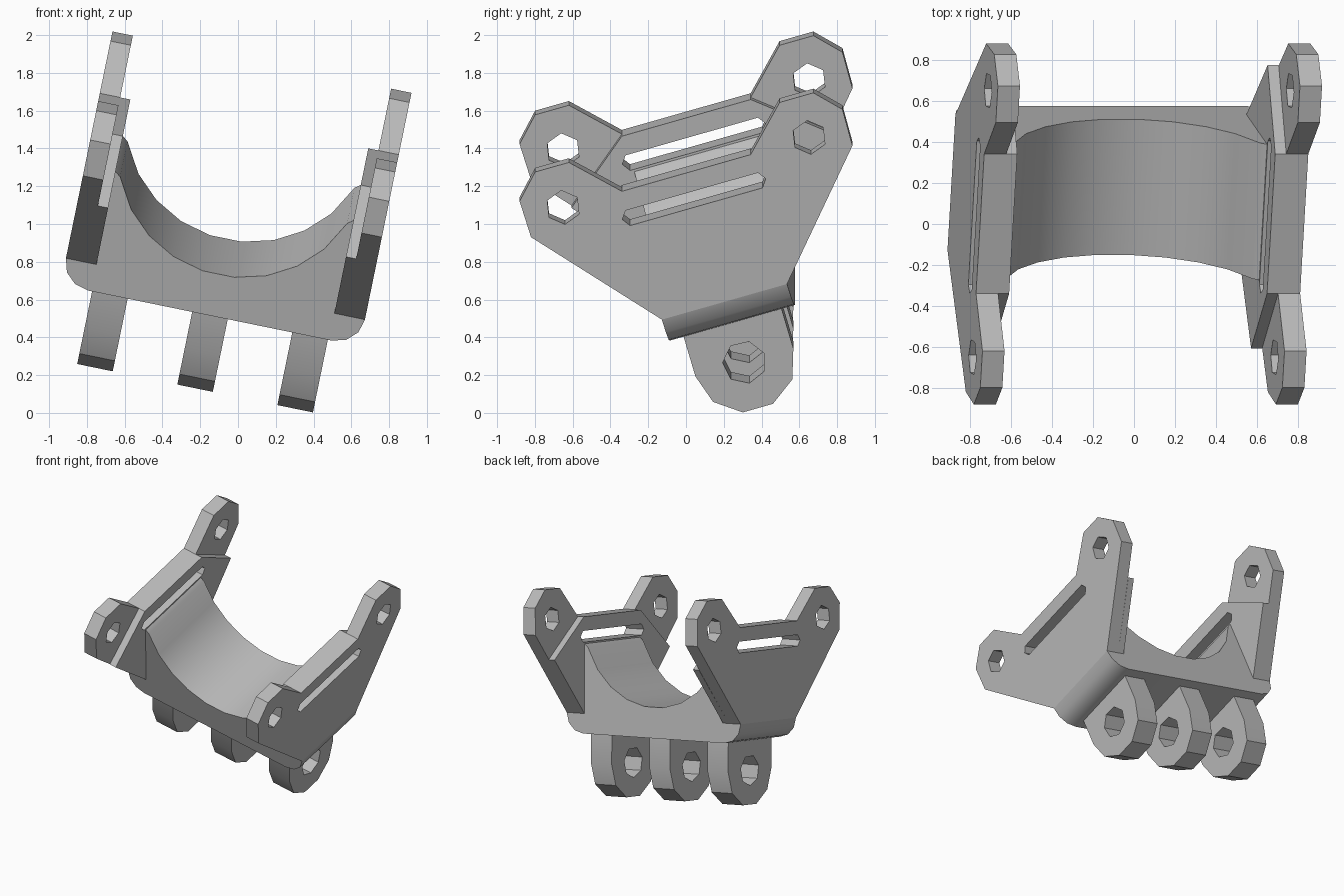
import bpy, bmesh
from math import sin, cos, radians
from mathutils import Matrix, Vector

cube = bpy.data.objects.get("Cube")
if cube:
    bpy.data.objects.remove(cube, do_unlink=True)

grey = bpy.data.materials.new("plain grey")
grey.use_nodes = True
grey.diffuse_color = (0.5, 0.5, 0.5, 1)
grey.node_tree.nodes["Principled BSDF"].inputs["Base Color"].default_value = (0.5, 0.5, 0.5, 1)

# The bracket is built upright, then tilted about x and y
TILT = Matrix.Rotation(radians(11.6), 3, 'Y') @ Matrix.Rotation(radians(16.2), 3, 'X')
CENTRE_U = -0.249
MID_V = 0.395
HALF_W = 0.808
RIB_IN = 0.643
PLATE_IN = 0.698


def prism(name, profile, lo, hi, axis="u"):
    """Extrude a profile: (v, w) along u, or (u, w) along v."""
    bm = bmesh.new()

    def place(p, d):
        u, v = (d, p[0]) if axis == "u" else (p[0], d)
        return bm.verts.new(TILT @ Vector((u + CENTRE_U, v, p[1])))

    a = [place(p, lo) for p in profile]
    b = [place(p, hi) for p in profile]
    bm.faces.new(a)
    bm.faces.new(b[::-1])
    n = len(a)
    for i in range(n):
        j = (i + 1) % n
        bm.faces.new((a[j], a[i], b[i], b[j]))
    bmesh.ops.recalc_face_normals(bm, faces=bm.faces)
    mesh = bpy.data.meshes.new(name)
    bm.to_mesh(mesh)
    bm.free()
    mesh.materials.append(grey)
    ob = bpy.data.objects.new(name, mesh)
    bpy.context.collection.objects.link(ob)
    return ob


def ring(cv, cw, r, n, start=0.0):
    step = 360 / n
    return [(cv + r * cos(radians(start + i * step)), cw + r * sin(radians(start + i * step)))
            for i in range(n)]


def cut(ob, profile, lo, hi):
    """Cut a profile through a part along u and drop the cutter."""
    cutter = prism("cutter", profile, lo, hi)
    cutter.hide_render = True
    mod = ob.modifiers.new("cut", 'BOOLEAN')
    mod.operation = 'DIFFERENCE'
    mod.solver = 'EXACT'
    mod.object = cutter
    bpy.context.view_layer.objects.active = ob
    bpy.ops.object.modifier_apply(modifier=mod.name)
    bpy.data.objects.remove(cutter, do_unlink=True)


def mirrored(half):
    """Complete a profile by mirroring it about the middle of the length."""
    return half + [(2 * MID_V - v, w) for v, w in reversed(half)]


parts = []

# Saddle base: rounded lower corners and a concave cradle
R, CRADLE_W = 0.657, 1.365
right = [(0.658 + 0.15 * sin(radians(a)), 0.63 - 0.15 * cos(radians(a))) for a in (0, 30, 60, 90)]
right += [(RIB_IN + 0.01, 0.636), (RIB_IN + 0.01, 1.16)]
arc = [(R * sin(radians(a)), CRADLE_W - R * cos(radians(a)))
       for a in (69, 52.5, 37.5, 22.5, 7.5)]
half = right + arc
outline = half + [(-u, w) for u, w in reversed(half)]
parts.append(prism("saddle_base", outline, 0.05, 0.74, "v"))

# Side plates with an ear at each end, and thicker inner ribs with a slot
EAR_V, EAR_W = -0.283, 1.358
plate_half = [(0.05, 0.63), (-0.491, 1.251), (-0.495, 1.454),
              (-0.372, 1.583), (-0.186, 1.583), (0.04, 1.355)]
rib_half = [(0.05, 0.63), (-0.325, 1.057), (0.04, 1.355)]
slot_half = [(0.03, 1.165), (0.0, 1.208), (0.03, 1.25)]
for side, s in (("left", 1), ("right", -1)):
    plate = prism(side + "_side_plate", mirrored(plate_half), s * PLATE_IN, s * HALF_W)
    rib = prism(side + "_inner_rib", mirrored(rib_half), s * RIB_IN, s * PLATE_IN)
    for v, turn in ((EAR_V, 0), (2 * MID_V - EAR_V, 180)):
        cut(plate, ring(v, EAR_W, 0.092, 6, turn + 20), s * 0.5, s * 1.0)
    for ob in (plate, rib):
        cut(ob, mirrored(slot_half), s * 0.5, s * 1.0)
    parts += [plate, rib]

# Three hinge lugs under the base
LUG_W, LUG_R = 0.252, 0.27
lower = [(MID_V + LUG_R * cos(radians(a)), LUG_W + LUG_R * sin(radians(a)))
         for a in range(180, 361, 36)]
lug_outline = lower + [(MID_V + LUG_R, 0.52), (MID_V - LUG_R, 0.52)]
for name, u in (("right", -0.541), ("middle", 0.0), ("left", 0.541)):
    lug = prism(name + "_hinge_lug", lug_outline, u - 0.096, u + 0.096)
    cut(lug, ring(MID_V, LUG_W, 0.115, 7, 10), u - 0.3, u + 0.3)
    parts.append(lug)

# Smooth the cradle and corners, keep the low-poly edges crisp
for ob in bpy.context.view_layer.objects:
    ob.select_set(ob in parts)
bpy.context.view_layer.objects.active = parts[0]
bpy.ops.object.shade_smooth_by_angle(angle=radians(31))
